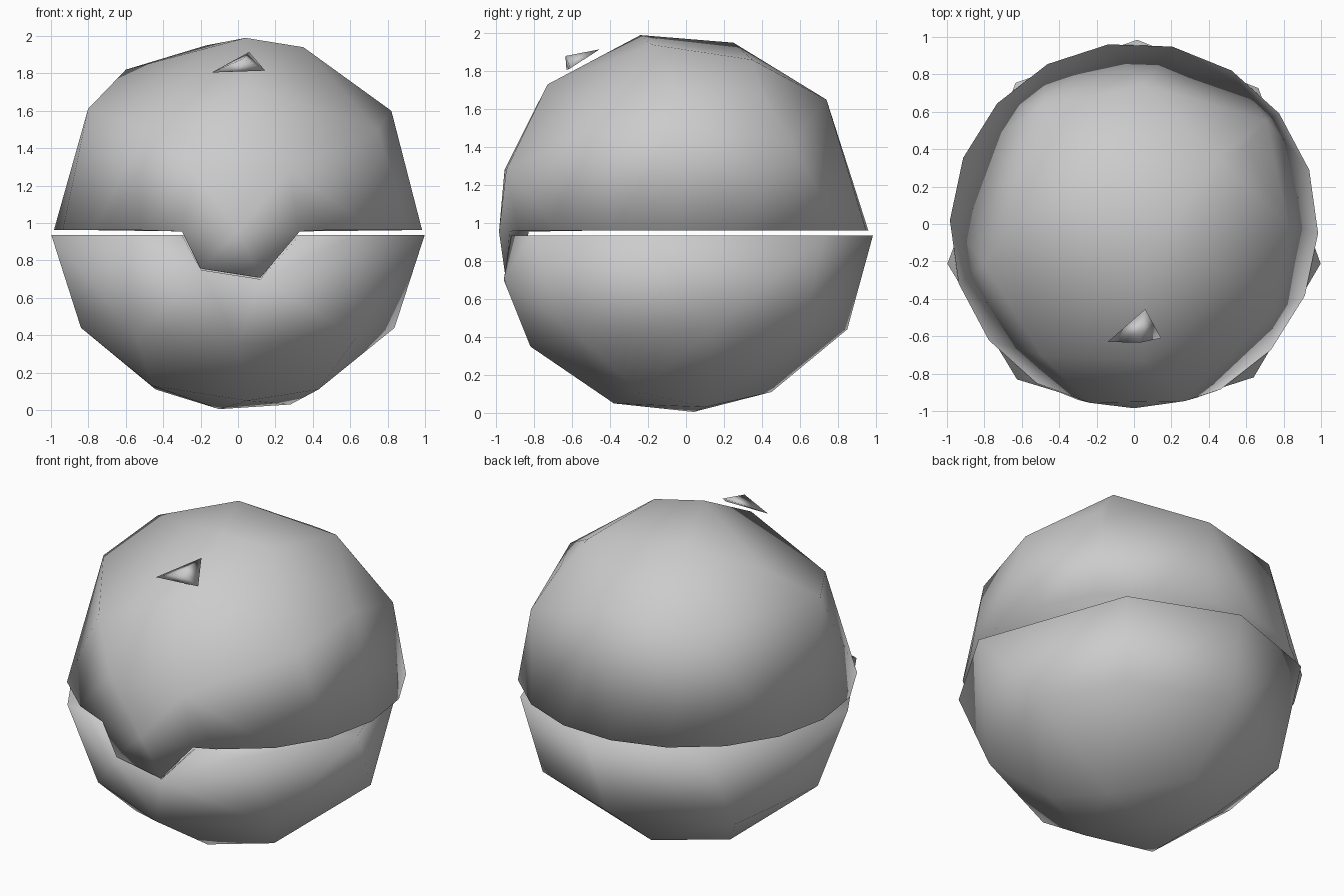
import bpy, bmesh, math

cube = bpy.data.objects.get("Cube")
if cube:
    bpy.data.objects.remove(cube, do_unlink=True)

grey = bpy.data.materials.new("plain_grey")
grey.use_nodes = True
colour = (0.6, 0.6, 0.6, 1)
grey.diffuse_color = colour
grey.node_tree.nodes["Principled BSDF"].inputs["Base Color"].default_value = colour


def ring(radius, z, angles, y=0):
    return [(radius * math.cos(math.radians(a)), y + radius * math.sin(math.radians(a)), z) for a in angles]


def hull(bm, points):
    """Convex shell through the points; returns the vertices in order."""
    verts = [bm.verts.new(p) for p in points]
    bmesh.ops.convex_hull(bm, input=verts)
    return verts


def remove_faces(bm, rule):
    holes = [f for f in bm.faces if rule(f.verts)]
    bmesh.ops.delete(bm, geom=holes, context="FACES")


def push_in(bm, path, depth):
    """Walls running back from an open path, with an end wall."""
    back = [bm.verts.new((v.co.x * 0.9, v.co.y + depth, v.co.z)) for v in path]
    for i in range(len(path) - 1):
        bm.faces.new((path[i], path[i + 1], back[i + 1], back[i]))
    bm.faces.new(back)


def finish(name, bm):
    bmesh.ops.holes_fill(bm, edges=[e for e in bm.edges if e.is_boundary], sides=0)
    bmesh.ops.recalc_face_normals(bm, faces=bm.faces)
    mesh = bpy.data.meshes.new(name)
    bm.to_mesh(mesh)
    bm.free()
    mesh.materials.append(grey)
    for poly in mesh.polygons:
        poly.use_smooth = True
    obj = bpy.data.objects.new(name, mesh)
    bpy.context.collection.objects.link(obj)


# Upper shell: fine rim, coarse crown
tab_root = [(-0.3, -0.94, 0.955), (0, -0.985, 0.955), (0.33, -0.93, 0.955)]
upper_rim = ring(0.985, 0.962, [a for a in range(-62, 240, 20)], -0.015)
brow = ring(0.985, 1.28, [256, 286])
shoulder = ring(0.82, 1.6, [0]) + ring(0.9, 1.42, [38]) + ring(0.88, 1.5, [328])
shoulder += ring(0.8, 1.62, [128]) + ring(0.83, 1.61, [195]) + ring(0.86, 1.5, [235])
shoulder += [(0.6, 0.41, 1.67), (0.05, 0.74, 1.65)]
crown = [(0.04, -0.24, 1.99), (-0.17, 0.25, 1.95), (0.35, -0.18, 1.94),
         (0.45, 0.35, 1.86), (-0.6, 0.05, 1.82), (0.05, -0.73, 1.73)]
bm = bmesh.new()
left, middle, right = hull(bm, tab_root + upper_rim + brow + shoulder + crown)[:3]
remove_faces(bm, lambda verts: all(v.co.z < 0.98 for v in verts))

# Latch tab hanging from the front of the upper rim
low_left, low_right = [bm.verts.new(p) for p in ((-0.2, -0.94, 0.757), (0.12, -0.95, 0.708))]
for corners in ((left, low_left, middle), (middle, low_left, low_right), (middle, low_right, right)):
    bm.faces.new(corners)
push_in(bm, (left, low_left, low_right, right), 0.1)
finish("upper_shell", bm)

# Lower shell: coarse bowl
notch = [(-0.3, -0.93, 0.935), (-0.2, -0.95, 0.75), (0.12, -0.96, 0.7), (0.33, -0.92, 0.935)]
lower_rim = ring(1.02, 0.935, [-12, 192]) + ring(0.985, 0.935, [47.5, 89, 130])
lower_rim += ring(1.04, 0.935, [233, 308])
bowl = ring(0.85, 0.44, [10, 47, 92, 189]) + ring(0.84, 0.39, [145, 230, 319]) + [(0, -0.82, 0.35)]
base = [(0.43, -0.25, 0.11), (-0.46, -0.38, 0.13), (-0.07, 0.45, 0.11), (-0.44, 0.18, 0.11),
        (-0.1, 0.04, 0.005), (0.28, 0.1, 0.03), (0.05, -0.38, 0.05)]
bm = bmesh.new()
notch_edge = hull(bm, notch + lower_rim + bowl + base)[:4]
remove_faces(bm, lambda verts: all(v in notch_edge for v in verts) or all(v.co.z > 0.93 for v in verts))

# Notch that takes the tab
push_in(bm, notch_edge, 0.13)
finish("lower_shell", bm)

# Small floating wedge above the brow
bm = bmesh.new()
hull(bm, [(-0.14, -0.63, 1.805), (0.06, -0.455, 1.915), (0.145, -0.61, 1.815), (0.03, -0.635, 1.88)])
finish("brow_wedge", bm)
